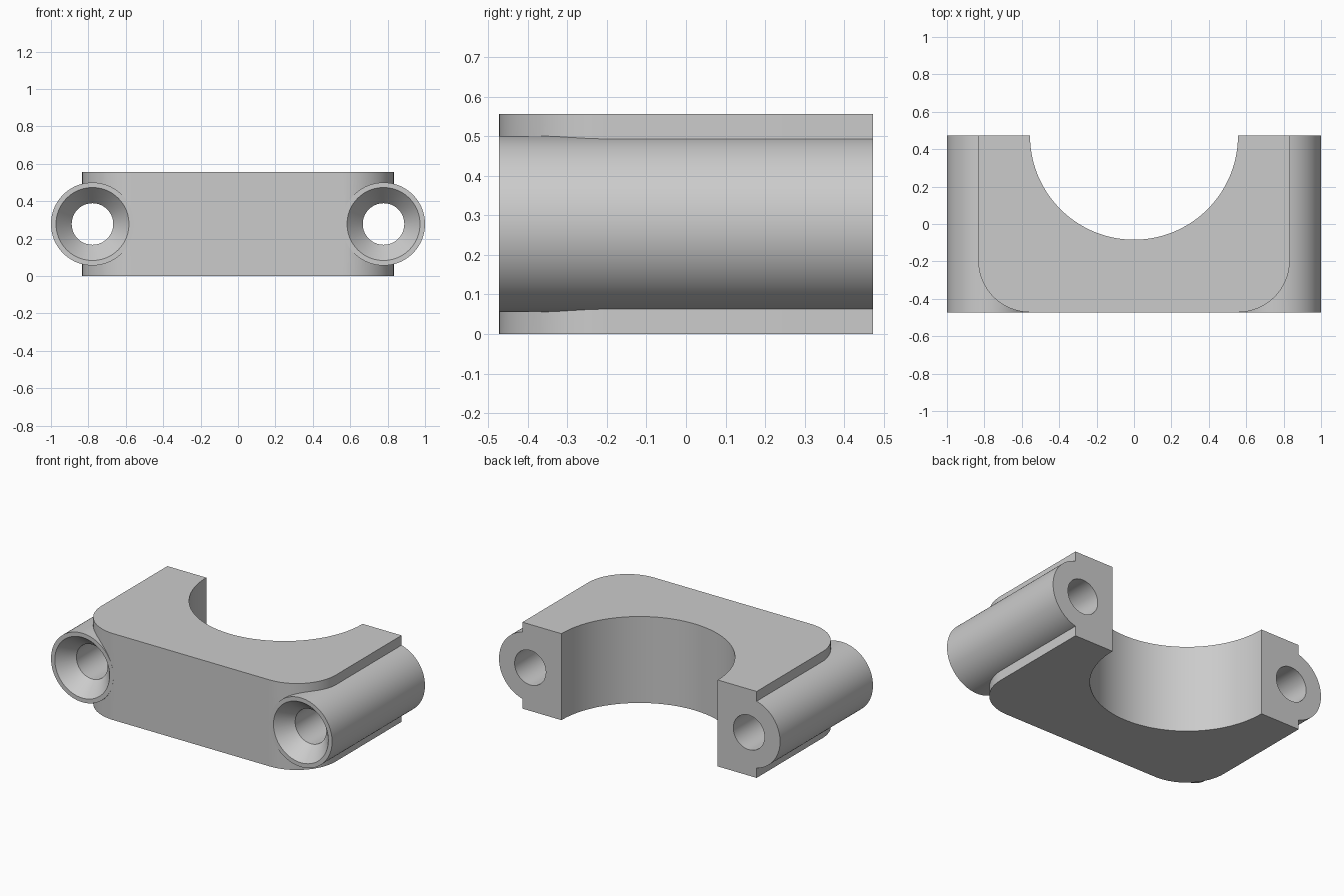
import bpy, bmesh
from math import sin, cos, pi, radians

cube = bpy.data.objects.get("Cube")
if cube:
    bpy.data.objects.remove(cube, do_unlink=True)

# Main dimensions
HALF_W, HALF_D, HEIGHT = 0.833, 0.472, 0.556
BORE_R, CORNER_R = 0.556, 0.278
TUBE_X, TUBE_R, HOLE_R, RIM_R, SINK = 0.778, 0.222, 0.111, 0.195, 0.10

grey = bpy.data.materials.new("grey")
grey.use_nodes = True
colour = (0.6, 0.6, 0.6, 1)
grey.diffuse_color = colour
grey.node_tree.nodes["Principled BSDF"].inputs["Base Color"].default_value = colour


def make_object(name, bm):
    bmesh.ops.recalc_face_normals(bm, faces=bm.faces)
    mesh = bpy.data.meshes.new(name)
    bm.to_mesh(mesh)
    bm.free()
    mesh.materials.append(grey)
    obj = bpy.data.objects.new(name, mesh)
    bpy.context.collection.objects.link(obj)
    return obj


def arc(cx, cy, r, start, end, steps):
    angles = [radians(start + (end - start) * i / steps) for i in range(steps + 1)]
    return [(cx + r * cos(a), cy + r * sin(a)) for a in angles]


def extruded(name, outline, height):
    bm = bmesh.new()
    face = bm.faces.new([bm.verts.new((x, y, 0)) for x, y in outline])
    top = bmesh.ops.extrude_face_region(bm, geom=[face])["geom"]
    verts = [v for v in top if isinstance(v, bmesh.types.BMVert)]
    bmesh.ops.translate(bm, verts=verts, vec=(0, 0, height))
    return make_object(name, bm)


def turned(name, x, profile, steps=96):
    """Solid turned around an axis along y from (radius, y) pairs."""
    bm = bmesh.new()
    rings = []
    for r, y in profile:
        rings.append([bm.verts.new((x + r * cos(2 * pi * i / steps), y,
                                    HEIGHT / 2 + r * sin(2 * pi * i / steps)))
                      for i in range(steps)])
    for a, b in zip(rings, rings[1:]):
        for i in range(steps):
            j = (i + 1) % steps
            bm.faces.new((a[i], a[j], b[j], b[i]))
    bm.faces.new(rings[0])
    bm.faces.new(rings[-1])
    return make_object(name, bm)


def combine(target, tool, operation):
    mod = target.modifiers.new(tool.name, "BOOLEAN")
    mod.operation, mod.object, mod.solver = operation, tool, "EXACT"
    bpy.ops.object.select_all(action="DESELECT")
    target.select_set(True)
    bpy.context.view_layer.objects.active = target
    bpy.ops.object.modifier_apply(modifier=mod.name)
    bpy.data.objects.remove(tool, do_unlink=True)


# Clamp body: rounded front corners and a half-round bore open to the back
cx, cy = HALF_W - CORNER_R, CORNER_R - HALF_D
outline = [(-HALF_W, HALF_D)]
outline += arc(-cx, cy, CORNER_R, 180, 270, 24)
outline += arc(cx, cy, CORNER_R, 270, 360, 24)
outline += [(HALF_W, HALF_D)]
outline += arc(0, HALF_D, BORE_R, 0, -180, 72)
body = extruded("clamp_body", outline, HEIGHT)

# Screw tubes on both sides, then countersunk holes through them
slope = (RIM_R - HOLE_R) / SINK
for side, x in (("left", TUBE_X), ("right", -TUBE_X)):
    tube = turned(side + "_screw_tube", x, [(TUBE_R, -HALF_D), (TUBE_R, HALF_D)])
    combine(body, tube, "UNION")
for side, x in (("left", TUBE_X), ("right", -TUBE_X)):
    drill = turned(side + "_screw_hole", x, [
        (RIM_R + 0.02 * slope, -HALF_D - 0.02),
        (HOLE_R, -HALF_D + SINK),
        (HOLE_R, HALF_D + 0.02)])
    combine(body, drill, "DIFFERENCE")

bpy.ops.object.shade_smooth_by_angle(angle=radians(25))
